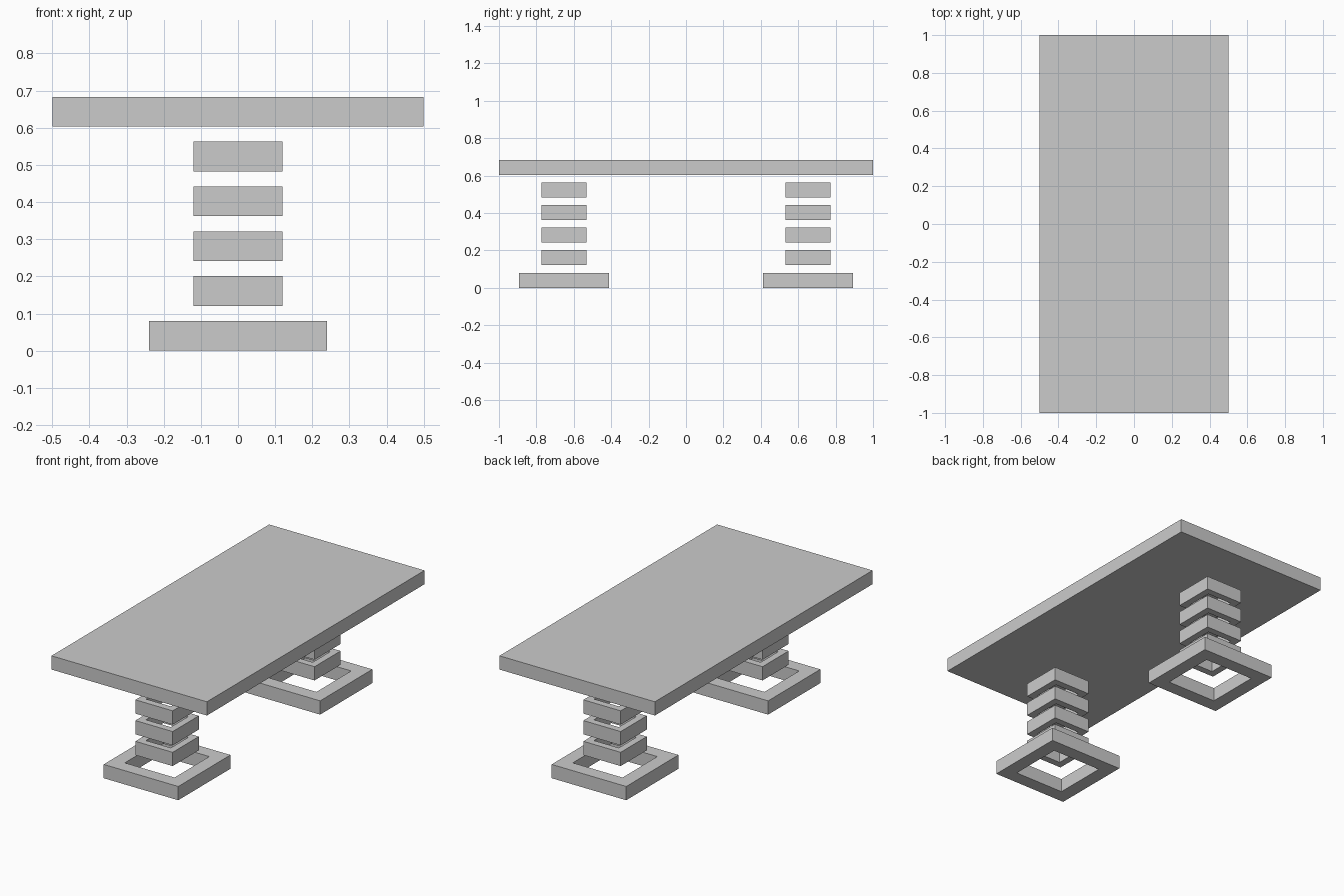
import bpy, bmesh

if "Cube" in bpy.data.objects:
    bpy.data.objects.remove(bpy.data.objects["Cube"])

THICK = 0.08      # height of every slab and ring
PITCH = 0.1207    # vertical step between layers
LEG_Y = 0.652     # leg distance from the centre


def finish(name, bm):
    bmesh.ops.recalc_face_normals(bm, faces=bm.faces)
    mesh = bpy.data.meshes.new(name)
    bm.to_mesh(mesh)
    bm.free()
    obj = bpy.data.objects.new(name, mesh)
    bpy.context.collection.objects.link(obj)
    return obj


def square_ring(name, y, z, outer, wall):
    """Square frame with an open centre, bottom at height z."""
    bm = bmesh.new()
    corners = [(-1, -1), (1, -1), (1, 1), (-1, 1)]
    inner = outer - wall
    # rectangular wall section at each corner
    section = [(outer, z), (outer, z + THICK), (inner, z + THICK), (inner, z)]
    loops = [[bm.verts.new((cx * r, y + cy * r, h)) for r, h in section]
             for cx, cy in corners]
    for i in range(4):
        a, b = loops[i], loops[(i + 1) % 4]
        for j in range(4):
            k = (j + 1) % 4
            bm.faces.new((a[j], b[j], b[k], a[k]))
    return finish(name, bm)


# Table top
bm = bmesh.new()
bmesh.ops.create_cube(bm, size=1)
bmesh.ops.scale(bm, vec=(1, 2, THICK), verts=bm.verts)
bmesh.ops.translate(bm, vec=(0, 0, 5 * PITCH + THICK / 2), verts=bm.verts)
finish("table_top", bm)

# Two legs: a wide foot ring and four floating smaller rings
for side, y in (("front", -LEG_Y), ("back", LEG_Y)):
    square_ring(f"{side}_foot_ring", y, 0, 0.24, 0.08)
    for i in range(1, 5):
        square_ring(f"{side}_leg_ring_{i}", y, i * PITCH, 0.12, 0.04)
